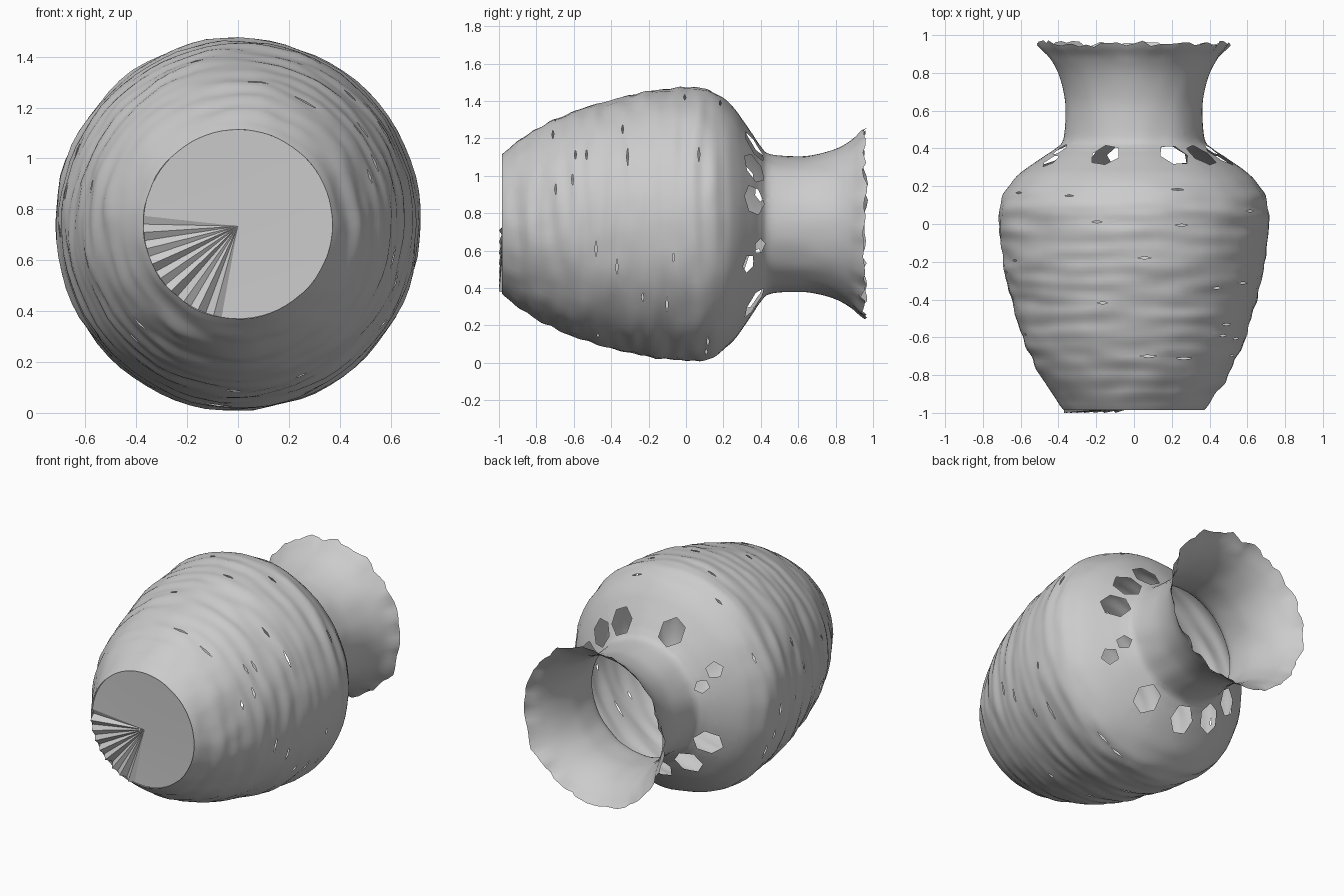
import bpy, bmesh, math, random
from mathutils import Vector, noise

random.seed(4)
if "Cube" in bpy.data.objects:
    bpy.data.objects.remove(bpy.data.objects["Cube"], do_unlink=True)

SEG, CZ = 72, 0.742          # sides around the vase, height of its lying axis

# (position along the axis, radius) from foot to lip
PROFILE = [(-0.985, 0.372), (-0.965, 0.388), (-0.9, 0.43), (-0.8, 0.498), (-0.6, 0.59),
           (-0.4, 0.648), (-0.2, 0.694), (0.0, 0.714), (0.1, 0.71), (0.2, 0.664),
           (0.27, 0.602), (0.35, 0.49), (0.4, 0.415), (0.45, 0.373), (0.6, 0.362),
           (0.7, 0.372), (0.8, 0.402), (0.88, 0.447), (0.93, 0.49), (0.955, 0.508)]


def smooth_profile(points, step=0.018):
    """Catmull-Rom curve through the profile points."""
    p = [Vector(v) for v in points]
    p = [2 * p[0] - p[1]] + p + [2 * p[-1] - p[-2]]
    out = []
    for a, b, c, d in zip(p, p[1:], p[2:], p[3:]):
        n = max(1, round((c - b).length / step))
        for i in range(n):
            t = i / n
            out.append(0.5 * (2 * b + (c - a) * t + (2 * a - 5 * b + 4 * c - d) * t * t
                              + (3 * b - a - 3 * c + d) * t ** 3))
    return out + [p[-2]]


def radius_at(y):
    for (y0, r0), (y1, r1) in zip(PROFILE, PROFILE[1:]):
        if y0 <= y <= y1:
            return r0 + (r1 - r0) * (y - y0) / (y1 - y0), (r1 - r0) / (y1 - y0)


def surface_point(y, r, a):
    """Point on the wall with hand-thrown ridges and a ragged lip."""
    body = max(0.0, min(1.0, (0.3 - y) / 0.15)) * min(1.0, (y + 0.985) / 0.1)
    c, s = math.cos(a), math.sin(a)
    r += 0.012 * body * noise.noise(Vector((c * 2, s * 2, y * 16)))
    r += 0.006 * body * noise.noise(Vector((c * 6, s * 6, y * 9 + 7)))
    r += 0.004 * noise.noise(Vector((c * 4, s * 4, y * 5 + 3)))
    lip = max(0.0, (y - 0.86) / 0.095)
    r += 0.028 * lip * noise.noise(Vector((c * 5, s * 5, 20)))
    y += 0.045 * lip * lip * noise.noise(Vector((c * 7, s * 7, 40)))
    return Vector((r * c, y, CZ + r * s * (1 + 0.022 * body)))


def cut_hole(bm, y, deg, half_w, half_l, sides=6, twist=0.0, shift=0.0):
    """Cut a faceted opening straight through the wall."""
    a = math.radians(deg)
    r, slope = radius_at(y)
    out = Vector((math.cos(a), 0, math.sin(a)))
    around = Vector((-math.sin(a), 0, math.cos(a)))
    along = (Vector((0, 1, 0)) + out * slope).normalized()
    centre = Vector((0, y, CZ)) + out * r + around * shift
    planes = []
    for k in range(sides):
        t = twist + math.tau * k / sides
        n = (around * math.cos(t) / half_w + along * math.sin(t) / half_l).normalized()
        off = math.hypot(half_w * n.dot(around), half_l * n.dot(along)) * 0.92
        planes.append((centre + n * off, n))
    reach = max(half_w, half_l) * 1.6 + 0.04

    def near():
        return [f for f in bm.faces if (f.calc_center_median() - centre).length < reach]
    for co, n in planes:
        faces = near()
        geom = faces + list({e for f in faces for e in f.edges}) \
            + list({v for f in faces for v in f.verts})
        bmesh.ops.bisect_plane(bm, geom=geom, plane_co=co, plane_no=n, dist=1e-5)
    gone = [f for f in near()
            if all((f.calc_center_median() - co).dot(n) < 0 for co, n in planes)]
    bmesh.ops.delete(bm, geom=gone, context='FACES')


def make_object(name, bm, mat, angle):
    bmesh.ops.recalc_face_normals(bm, faces=bm.faces[:])
    mesh = bpy.data.meshes.new(name)
    bm.to_mesh(mesh)
    bm.free()
    mesh.materials.append(mat)
    obj = bpy.data.objects.new(name, mesh)
    bpy.context.collection.objects.link(obj)
    bpy.ops.object.select_all(action='DESELECT')
    obj.select_set(True)
    bpy.context.view_layer.objects.active = obj
    bpy.ops.object.shade_smooth_by_angle(angle=math.radians(angle))
    return obj


clay = bpy.data.materials.new("grey clay")
clay.use_nodes = True
clay.diffuse_color = (0.6, 0.6, 0.6, 1)
clay.node_tree.nodes["Principled BSDF"].inputs["Base Color"].default_value = (0.6, 0.6, 0.6, 1)

# Vase wall: one thin open shell turned around the y axis
bm = bmesh.new()
rings = [[bm.verts.new(surface_point(p.x, p.y, math.tau * i / SEG)) for i in range(SEG)]
         for p in smooth_profile(PROFILE)]
for lo, hi in zip(rings, rings[1:]):
    for i in range(SEG):
        j = (i + 1) % SEG
        bm.faces.new((lo[i], lo[j], hi[j], hi[i]))

# Ring of large shoulder openings
for k, deg in enumerate((16, 40, 63, 109, 207, 234, 262, 296)):
    cut_hole(bm, 0.365, deg, 0.076, 0.088, 6, 0.25 * k)
# Pairs of small touching openings
for deg in (153, 339):
    cut_hole(bm, 0.335, deg, 0.045, 0.048, 5, 0.3, -0.03)
    cut_hole(bm, 0.395, deg, 0.036, 0.042, 5, 0.9, 0.035)
# Fine cracks along the ridges
for k in range(36):
    cut_hole(bm, random.uniform(-0.75, 0.18), random.uniform(0, 360),
             random.uniform(0.02, 0.045), 0.005, 4, math.pi / 4)
make_object("vase_wall", bm, clay, 50)

# Foot: a fan closing the front end, crumpled over one wedge
bm = bmesh.new()
hub = bm.verts.new((0, -0.968, CZ - 0.008))
rim = []
for i in range(SEG):
    a = math.tau * i / SEG
    y = -0.978
    if 176 < math.degrees(a) < 258:
        y = -1.0 if i % 2 else random.uniform(-0.985, -0.955)
    rim.append(bm.verts.new((0.372 * math.cos(a), y, CZ + 0.372 * math.sin(a))))
for i in range(SEG):
    bm.faces.new((hub, rim[i], rim[(i + 1) % SEG]))
make_object("foot_base", bm, clay, 12)
